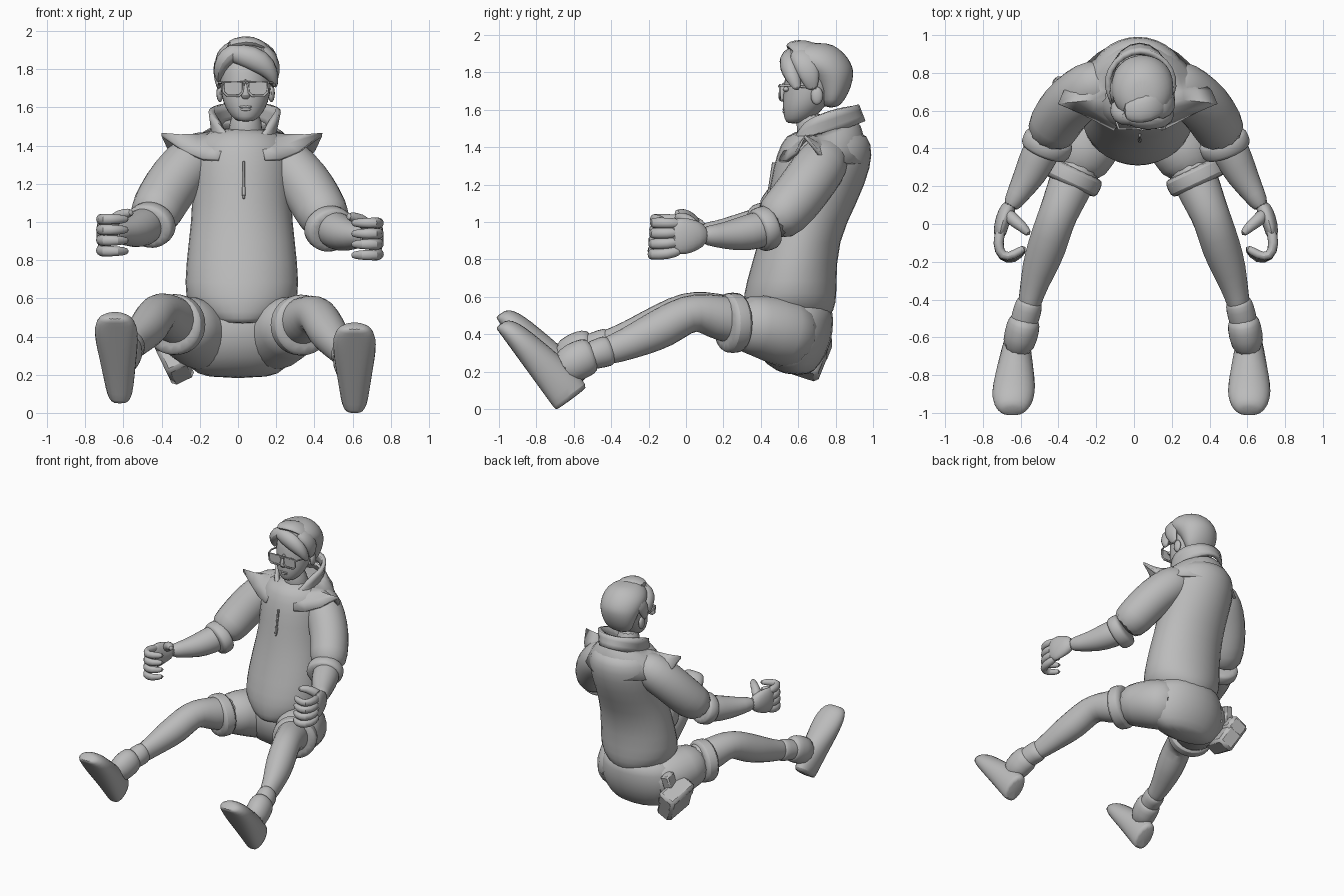
import bpy, bmesh, math
from mathutils import Vector

cube = bpy.data.objects.get("Cube")
if cube:
    bpy.data.objects.remove(cube, do_unlink=True)

grey = bpy.data.materials.new("plain grey")
grey.use_nodes = True
grey.diffuse_color = (.5, .5, .5, 1)
grey.node_tree.nodes["Principled BSDF"].inputs["Base Color"].default_value = grey.diffuse_color
X, Y, Z = Vector((1, 0, 0)), Vector((0, 1, 0)), Vector((0, 0, 1))
parts = []


def finish(name, bm, subdivide=0, thickness=0):
    bmesh.ops.recalc_face_normals(bm, faces=bm.faces)
    mesh = bpy.data.meshes.new(name)
    bm.to_mesh(mesh)
    bm.free()
    ob = bpy.data.objects.new(name, mesh)
    bpy.context.collection.objects.link(ob)
    mesh.materials.append(grey)
    if thickness:
        ob.modifiers.new("thickness", 'SOLIDIFY').thickness = thickness
    if subdivide:
        mod = ob.modifiers.new("smooth", 'SUBSURF')
        mod.levels = mod.render_levels = subdivide
    parts.append(ob)
    return ob


def loft(name, rings, axis=None, ref=X, seg=12, flat=1):
    """Skin elliptical rings (x, y, z, half width, half height) along a path."""
    bm = bmesh.new()
    pts = [Vector(r[:3]) for r in rings]
    loops = []
    for i, (p, r) in enumerate(zip(pts, rings)):
        t = axis or (pts[min(i + 1, len(pts) - 1)] - pts[max(i - 1, 0)]).normalized()
        side = (ref - t * ref.dot(t)).normalized()
        up = t.cross(side)
        loop = []
        for k in range(seg):
            a = math.tau * k / seg
            v = max(math.sin(a), -flat)
            loop.append(bm.verts.new(p + side * r[3] * math.cos(a) + up * r[-1] * v))
        loops.append(loop)
    for a, b in zip(loops, loops[1:]):
        for k in range(seg):
            n = (k + 1) % seg
            bm.faces.new((a[k], a[n], b[n], b[k]))
    bm.faces.new(loops[0])
    bm.faces.new(loops[-1])
    return finish(name, bm, subdivide=1)


def stack(name, cx, rows, **kw):
    """Level rings given as (height, front, back, half width)."""
    return loft(name, [(cx, (f + b) / 2, z, w, (b - f) / 2) for z, f, b, w in rows], axis=Z, **kw)


def cuff(name, centre, direction, w, h, half):
    c, d = Vector(centre), Vector(direction).normalized()
    rings = [(*(c + d * half * k), w * g, h * g) for k, g in ((-1, .9), (-.7, 1.03), (.7, 1.03), (1, .9))]
    return loft(name, rings, axis=d, seg=16)


def sheet(name, f, nu, nv, thickness):
    bm = bmesh.new()
    grid = [[bm.verts.new(f(i / nu, j / nv)) for j in range(nv + 1)] for i in range(nu + 1)]
    for a, b in zip(grid, grid[1:]):
        for j in range(nv):
            bm.faces.new((a[j], b[j], b[j + 1], a[j + 1]))
    return finish(name, bm, thickness=thickness)


def ball(name, centre, size):
    bm = bmesh.new()
    bmesh.ops.create_uvsphere(bm, u_segments=12, v_segments=8, radius=1)
    bmesh.ops.scale(bm, vec=size, verts=bm.verts)
    bmesh.ops.translate(bm, vec=centre, verts=bm.verts)
    return finish(name, bm)


def box(name, centre, size, turn=(0, 0, 0), bevel=.02):
    bm = bmesh.new()
    bmesh.ops.create_cube(bm, size=1)
    bmesh.ops.scale(bm, vec=size, verts=bm.verts)
    ob = finish(name, bm)
    ob.location, ob.rotation_euler = centre, turn
    ob.modifiers.new("bevel", 'BEVEL').width = bevel
    return ob


# Jacket body and shorts seat
stack("jacket_body", .02, [
    (.46, .33, .7, .12), (.485, .31, .78, .21), (.57, .3, .81, .29), (.66, .31, .81, .31), (.9, .385, .815, .285),
    (1.1, .43, .92, .26), (1.3, .46, 1, .28), (1.42, .5, 1, .27), (1.5, .56, .95, .18)], seg=16)
stack("shorts_seat", 0, [
    (.18, .54, .66, .17), (.23, .42, .72, .27), (.35, .34, .79, .34), (.48, .33, .8, .33), (.6, .36, .79, .28)])
box("zip_strip", (.03, .455, 1.22), (.012, .02, .2), (-.15, 0, 0), .003)
box("zip_pull", (.03, .445, 1.16), (.02, .02, .05), (-.15, 0, 0), .004)


# Shoulder cape with lifted points at the sides
def cape(u, v):
    a = -1.2 + u * (math.pi + 2.4)
    c, s = math.cos(a), math.sin(a)
    tip = math.exp(-((s + .4) / .22) ** 2)
    back = max(s, 0)
    inner = Vector((.03 + .16 * c, .74 + .17 * s, 1.49 + .05 * s))
    outer = Vector((.02 + (.35 + .12 * tip - .05 * back) * c, .74 + (.27 + .04 * tip - .03 * back) * s * abs(s) ** .3,
                    1.33 + .14 * tip - .02 * back))
    p = inner.lerp(outer, v)
    p.z += (.02 + .04 * back) * math.sin(math.pi * v) * (1 - 1.5 * tip)
    return p


# Open collar, high at the back and falling to a V at the front
def collar(u, v):
    gap = .06 + .3 * v
    a = -math.pi / 2 + gap + u * (math.tau - 2 * gap)
    c, s = math.cos(a), math.sin(a)
    dip = max(-s, 0) ** 4
    low = Vector((.03 + .17 * c, .73 + .23 * s, 1.45 + .09 * s - .05 * dip))
    high = Vector((.035 + .19 * c, .745 + .18 * s, 1.58 + .05 * s - .12 * dip))
    return low.lerp(high, v)


sheet("shoulder_cape", cape, 22, 3, .02)
sheet("collar", collar, 20, 3, .03)

# Arms, mirrored, with a slight offset on the right
for s in (-1, 1):
    shift = 0 if s > 0 else .02

    def arm(rows):
        return [(s * (x - shift), y, z + shift, *r) for x, y, z, *r in rows]

    loft("sleeve", arm([
        (.12, .77, 1.37, .1), (.22, .74, 1.33, .145), (.3, .69, 1.26, .15), (.38, .62, 1.16, .148),
        (.44, .53, 1.05, .145), (.48, .44, .98, .13, .12)]))
    (elbow,) = arm([(.48, .42, .965)])
    cuff("sleeve_cuff", elbow, (s * .35, -.85, -.3), .135, .12, .05)
    loft("forearm", arm([
        (.47, .46, .98, .1), (.52, .37, .95, .105), (.57, .26, .93, .09), (.64, .15, .925, .06),
        (.68, .08, .93, .045, .05)]))
    # Hand with a curled grip
    loft("palm", arm([
        (.67, .11, .93, .04, .05), (.7, .06, .93, .045, .085), (.725, -.01, .925, .04, .105),
        (.735, -.08, .92, .032, .1)]))
    for i in range(4):
        z, fan = .852 + .046 * i, .01 * (i - 2.5)
        loft("finger", arm([
            (.72, -.02, z, .03), (.745, -.1, z + fan, .032), (.72, -.18, z + fan, .031),
            (.655, -.195 + .01 * i, z + fan, .029), (.59, -.12, z + fan, .02)]), ref=Z, seg=8)
    loft("thumb", arm([
        (.69, .06, .96, .04), (.66, .02, 1.0, .038), (.615, -.01, 1.025, .032), (.57, -.06, 1.03, .02)]),
        ref=Z, seg=8)

# Legs, the right one lifted a little towards the foot
for s in (-1, 1):
    lift = 0 if s > 0 else .055

    def leg(rows):
        return [(s * (x + lift * 1.3 * max(-.5 - y, 0)), y, z + lift * min(max(.3 - y, 0), 1), *r)
                for x, y, z, *r in rows]

    loft("shorts_leg", leg([
        (.12, .64, .38, .18), (.2, .53, .41, .2), (.27, .38, .45, .18, .17), (.32, .26, .46, .15)]))
    (hem,) = leg([(.33, .25, .46)])
    cuff("shorts_cuff", hem, (s * .42, -.9, 0), .165, .16, .055)
    loft("bare_leg", leg([
        (.27, .36, .46, .13), (.34, .2, .48, .125, .13), (.385, .09, .515, .11), (.42, .01, .515, .105),
        (.46, -.12, .435, .11, .115), (.505, -.24, .38, .095, .1), (.545, -.38, .32, .065, .08),
        (.57, -.5, .29, .06, .07)]))
    loft("sock", leg([
        (.55, -.39, .32, .06, .07), (.555, -.42, .31, .075, .09), (.57, -.48, .295, .08), (.6, -.6, .25, .07)]))
    loft("shoe_collar", leg([
        (.575, -.49, .295, .07, .08), (.58, -.52, .285, .09, .105), (.59, -.58, .26, .095, .11),
        (.61, -.68, .2, .085, .1)]))
    # Shoe rings measured along the sole: (distance, half height, half width)
    heel, along, normal = Vector((.61, -.7, 0)), Vector((0, -.59, .81)), Vector((0, .81, .59))
    rows = []
    for t, h, w in ((-.01, .11, .055), (.0, .125, .07), (.1, .12, .085), (.22, .11, .1), (.35, .09, .118),
                    (.45, .075, .118), (.52, .055, .09), (.54, .035, .05)):
        rows.append((*(heel + along * t + normal * h * .75), w, h))
    loft("shoe", leg(rows), axis=along, flat=.75)

# Hip pouch on the right side
box("pouch", (-.345, .63, .3), (.13, .24, .24), (-.35, -.45, 0))
box("pouch_flap", (-.365, .645, .36), (.14, .26, .12), (-.35, -.45, 0))
box("pouch_strap", (-.315, .66, .44), (.07, .09, .14), (-.2, .2, 0), .01)

# Head
stack("neck", .04, [(1.38, .6, .8, .11), (1.46, .59, .77, .09), (1.6, .58, .75, .085)])
stack("face", .04, [
    (1.525, .54, .62, .04), (1.55, .525, .68, .075), (1.6, .515, .73, .11), (1.66, .515, .78, .13),
    (1.74, .522, .82, .138), (1.82, .53, .83, .14), (1.9, .58, .8, .11)], seg=16)
loft("nose", [(.04, .535, 1.75, .014, .02), (.04, .515, 1.7, .018, .02), (.04, .507, 1.665, .028, .022),
              (.04, .525, 1.645, .022, .015)], seg=8)
ball("upper_lip", (.04, .527, 1.603), (.036, .012, .008))
ball("lower_lip", (.04, .528, 1.59), (.03, .012, .009))
for s in (-1, 1):
    ball("ear", (.04 + s * .135, .7, 1.675), (.018, .033, .048))
    ball("eye", (.04 + s * .06, .535, 1.71), (.025, .018, .014))
    # Glasses, one side at a time
    cx = .04 + s * .065
    curve = bpy.data.curves.new("glasses_rim", 'CURVE')
    curve.dimensions, curve.bevel_depth = '3D', .006
    rim = [(-.055, .035), (.055, .035), (.05, -.02), (.03, -.04), (-.03, -.04), (-.05, -.02)]
    paths = [[(cx + x, .503, 1.7 + z) for x, z in rim],
             [(cx + s * .055, .503, 1.73), (.04 + s * .14, .56, 1.73), (.04 + s * .14, .7, 1.715)],
             [(.04, .496, 1.725), (cx - s * .055, .503, 1.73)]]
    for n, path in enumerate(paths):
        spline = curve.splines.new('POLY')
        spline.points.add(len(path) - 1)
        for point, co in zip(spline.points, path):
            point.co = (*co, 1)
        spline.use_cyclic_u = n == 0
    curve.materials.append(grey)
    bpy.context.collection.objects.link(bpy.data.objects.new("glasses_rim", curve))
    box("glasses_lens", (cx, .505, 1.7), (.095, .004, .066), bevel=.001)

# Hair cap and broad swept locks
stack("hair", .045, [
    (1.61, .74, .81, .08), (1.65, .72, .85, .115), (1.72, .7, .885, .14), (1.79, .64, .9, .16),
    (1.83, .55, .895, .17), (1.88, .53, .87, .165), (1.93, .55, .82, .125), (1.96, .6, .76, .06)], seg=16)
locks = [
    [(-.08, .6, 1.89, .05, .04), (.02, .555, 1.88, .06, .065), (.12, .55, 1.84, .06, .075),
     (.18, .57, 1.78, .05, .045), (.2, .6, 1.7, .02, .01)],
    [(.03, .58, 1.92, .05, .04), (-.06, .565, 1.87, .06, .055), (-.1, .6, 1.81, .05, .04),
     (-.105, .64, 1.73, .03, .01)],
    [(.1, .6, 1.92, .07, .04), (.18, .64, 1.87, .08, .04), (.2, .66, 1.78, .06, .03), (.18, .68, 1.7, .03, .01)],
    [(-.09, .74, 1.86, .07, .03), (-.11, .69, 1.8, .06, .03), (-.1, .65, 1.69, .03, .012)],
    [(-.06, .6, 1.92, .06, .03), (.03, .6, 1.95, .08, .035), (.12, .63, 1.94, .08, .03), (.19, .66, 1.86, .04, .01)]]
for lock in locks:
    loft("hair_lock", lock, ref=Y, seg=8)

bpy.ops.object.select_all(action='DESELECT')
for ob in parts:
    ob.select_set(True)
bpy.context.view_layer.objects.active = parts[0]
bpy.ops.object.shade_smooth_by_angle(angle=math.radians(50))
